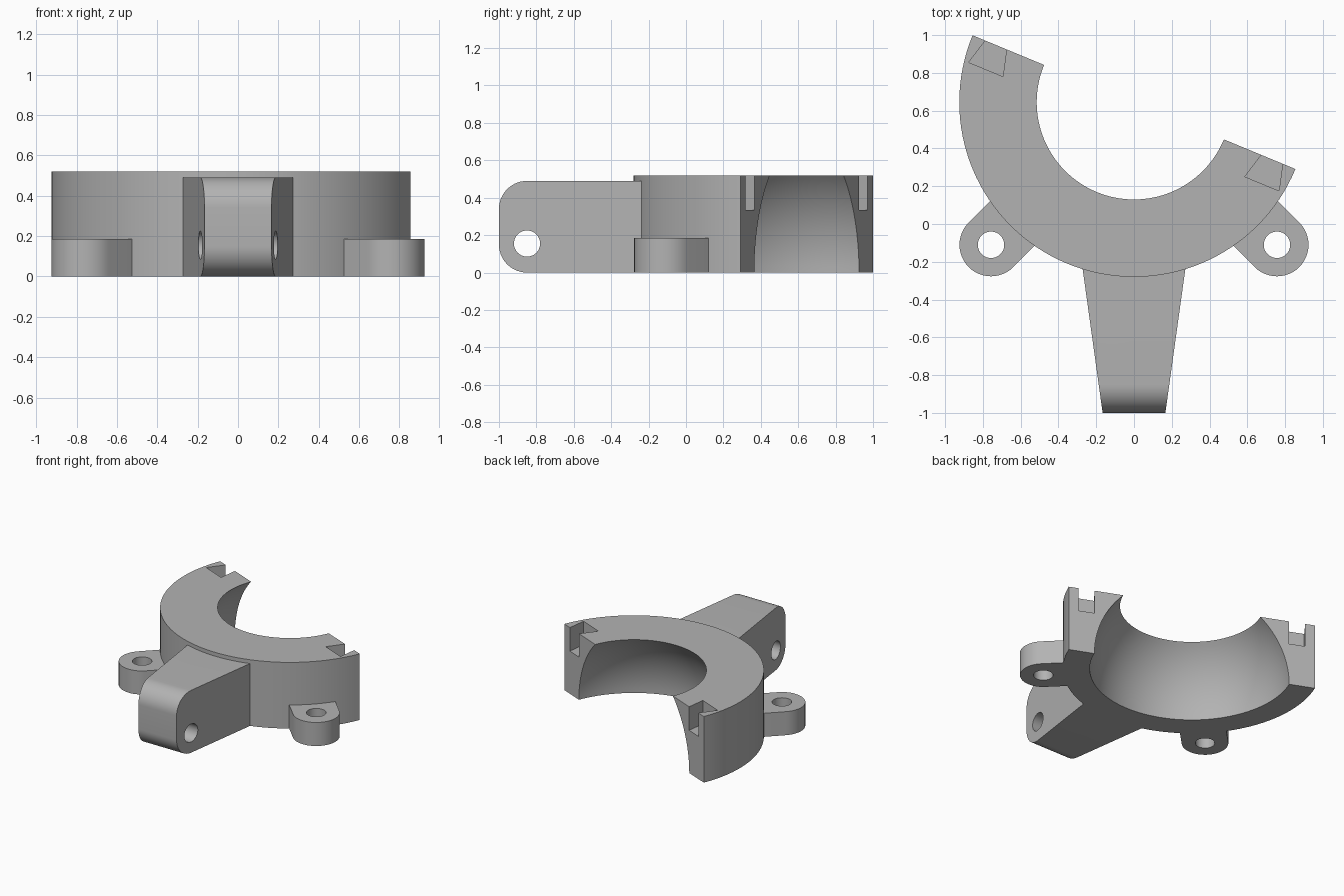
import bpy, bmesh, math
from mathutils import Vector, Matrix

if "Cube" in bpy.data.objects:
    bpy.data.objects.remove(bpy.data.objects["Cube"], do_unlink=True)

grey = bpy.data.materials.new("plain grey")
grey.use_nodes = True
colour = (0.45, 0.45, 0.45, 1)
grey.diffuse_color = colour
grey.node_tree.nodes["Principled BSDF"].inputs["Base Color"].default_value = colour

CENTRE = Vector((0, 0.645, 0))
OUTER, BOWL, HEIGHT = 0.925, 0.732, 0.52
CUT = math.radians(-22.5)


def loft(name, rings):
    """Skin a row of matching closed outlines and cap both ends."""
    bm = bmesh.new()
    rows = [[bm.verts.new(p) for p in ring] for ring in rings]
    n = len(rows[0])
    for a, b in zip(rows, rows[1:]):
        for i in range(n):
            j = (i + 1) % n
            bm.faces.new((a[i], a[j], b[j], b[i]))
    bm.faces.new(rows[0])
    bm.faces.new(rows[-1])
    bmesh.ops.recalc_face_normals(bm, faces=bm.faces)
    mesh = bpy.data.meshes.new(name)
    bm.to_mesh(mesh)
    bm.free()
    mesh.materials.append(grey)
    obj = bpy.data.objects.new(name, mesh)
    bpy.context.collection.objects.link(obj)
    return obj


def prism(name, outline, z0, z1):
    return loft(name, [[(x, y, z) for x, y in outline] for z in (z0, z1)])


def arc(cx, cy, r, start, end, steps):
    angles = [math.radians(start + (end - start) * i / steps) for i in range(steps + 1)]
    return [(cx + r * math.cos(a), cy + r * math.sin(a)) for a in angles]


def circle(cx, cy, r, steps=48):
    return arc(cx, cy, r, 0, 360, steps)[:-1]


def cut(obj, cutter):
    cutter.hide_render = True
    mod = obj.modifiers.new("cut", 'BOOLEAN')
    mod.operation = 'DIFFERENCE'
    mod.solver = 'EXACT'
    mod.object = cutter
    bpy.context.view_layer.objects.active = obj
    bpy.ops.object.modifier_apply(modifier=mod.name)
    bpy.data.objects.remove(cutter, do_unlink=True)


def core():
    return prism("core_cutter", circle(CENTRE.x, CENTRE.y, OUTER - 0.004, 128), -1, 2)


# Half ring with a spherical bowl inside
top_angle = math.degrees(math.asin(HEIGHT / BOWL))
section = [(OUTER, 0), (OUTER, HEIGHT)] + arc(0, 0, BOWL, top_angle, 0, 16)
rings = []
for i in range(65):
    a = CUT - math.pi * i / 64
    rings.append([CENTRE + Vector((r * math.cos(a), r * math.sin(a), z)) for r, z in section])
half_ring = loft("half_ring", rings)

# Dovetail slots at both ends of the ring
along = Vector((math.cos(CUT), math.sin(CUT), 0))
inward = Vector((math.sin(CUT), -math.cos(CUT), 0))
slot = [(0.73, -0.1), (0.73, 0), (0.693, 0.14), (0.889, 0.14), (0.852, 0), (0.852, -0.1)]
for side in (-1, 1):
    pts = [CENTRE + along * u * side + inward * n for u, n in slot]
    cut(half_ring, prism("slot_cutter", [(p.x, p.y) for p in pts], 0.335, 0.7))

# Screw ears
parts = [half_ring]
for side, name in ((1, "left_ear"), (-1, "right_ear")):
    tab = arc(0, 0, 0.167, -90, 90, 24) + [(-0.25, 0.167), (-0.25, -0.167)]
    turn = Matrix.Rotation(math.radians(-45), 3, 'Z')
    pts = [turn @ Vector((x, y, 0)) for x, y in tab]
    ear = prism(name, [(side * (p.x + 0.757), p.y - 0.11) for p in pts], 0, 0.185)
    cut(ear, prism("ear_hole_cutter", circle(side * 0.757, -0.11, 0.07), -0.2, 0.5))
    cut(ear, core())
    parts.append(ear)

# Tapered front arm with rounded nose and cross hole
side_view = (arc(-0.85, 0.15, 0.15, 270, 180, 14) + arc(-0.85, 0.34, 0.15, 180, 90, 14)
             + [(-0.15, 0.49), (-0.15, 0)])
arm = loft("front_arm", [[(s * (0.166 + 0.139 * (y + 1)), y, z) for y, z in side_view]
                         for s in (-1, 1)])
cut(arm, loft("arm_hole_cutter", [[(x, y, z) for y, z in circle(-0.85, 0.155, 0.07)]
                                  for x in (-0.5, 0.5)]))
cut(arm, core())
parts.append(arm)

# Smooth the curved walls, keep crisp edges
bpy.ops.object.select_all(action='DESELECT')
for part in parts:
    part.select_set(True)
bpy.context.view_layer.objects.active = half_ring
bpy.ops.object.shade_smooth_by_angle(angle=math.radians(30))
